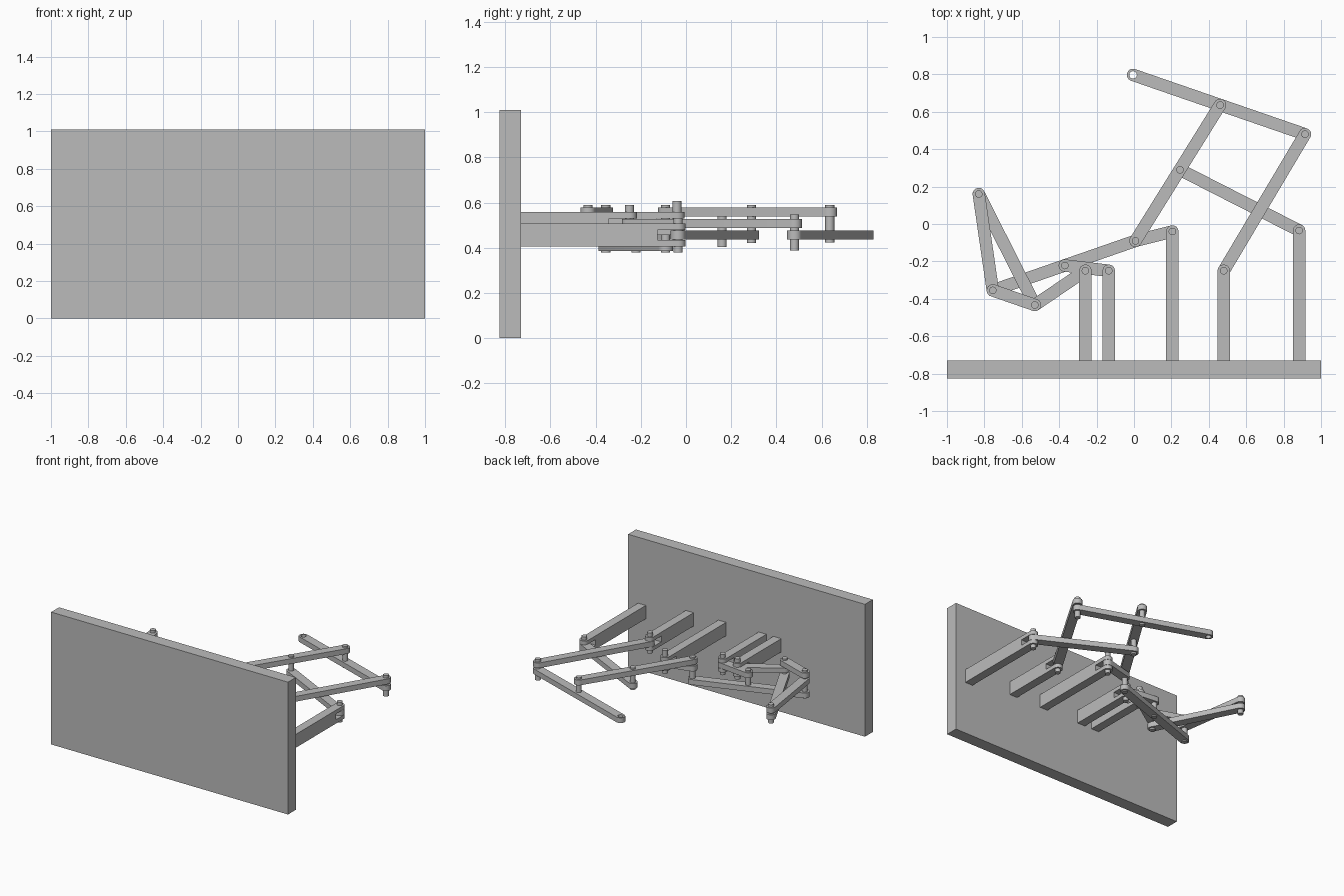
import bpy
import bmesh
import math
from mathutils import Vector

cube = bpy.data.objects.get("Cube")
if cube:
    bpy.data.objects.remove(cube, do_unlink=True)

grey = bpy.data.materials.new("plain_grey")
grey.use_nodes = True
grey.diffuse_color = (0.5, 0.5, 0.5, 1)
grey.node_tree.nodes["Principled BSDF"].inputs["Base Color"].default_value = (0.5, 0.5, 0.5, 1)

HALF_WIDTH = 0.033
PIN_RADIUS = 0.02
LINK_HALF = 0.02
WALL_Y = -0.73

# Height of each layer of the mechanism (link centre)
TOP, UPPER, LOWER, BOTTOM = 0.558, 0.508, 0.456, 0.406

# Joint positions in plan
JOINTS = {
    "tip": (-0.005, 0.797), "upper_mid": (0.46, 0.636), "upper_corner": (0.914, 0.48),
    "brace": (0.246, 0.29), "far_pivot": (0.883, -0.035), "rocker_pivot": (0.48, -0.25),
    "crank_pin": (0.008, -0.09), "crank_pivot": (0.205, -0.04),
    "guide_pivot": (-0.135, -0.25), "swing_pivot": (-0.26, -0.25),
    "guide": (-0.37, -0.222), "elbow": (-0.53, -0.433),
    "ankle": (-0.755, -0.355), "foot": (-0.83, 0.16),
}


def finish(obj, name):
    obj.name = name
    obj.data.materials.clear()
    obj.data.materials.append(grey)
    bpy.ops.object.select_all(action='DESELECT')
    obj.select_set(True)
    bpy.context.view_layer.objects.active = obj
    bpy.ops.object.shade_smooth_by_angle(angle=math.radians(35))
    return obj


def arc(center, radius, start, sweep, steps):
    return [Vector((center[0] + radius * math.cos(start + sweep * i / steps),
                    center[1] + radius * math.sin(start + sweep * i / steps)))
            for i in range(steps + 1)]


def plate(name, outlines, z, half):
    """Flat outline (further outlines are holes) thickened about height z."""
    curve = bpy.data.curves.new(name, 'CURVE')
    curve.dimensions = '2D'
    curve.fill_mode = 'BOTH'
    curve.extrude = half
    for outline in outlines:
        spline = curve.splines.new('POLY')
        spline.points.add(len(outline) - 1)
        for point, co in zip(spline.points, outline):
            point.co = (co[0], co[1], 0, 1)
        spline.use_cyclic_u = True
    obj = bpy.data.objects.new(name, curve)
    bpy.context.collection.objects.link(obj)
    obj.location.z = z
    bpy.ops.object.select_all(action='DESELECT')
    obj.select_set(True)
    bpy.context.view_layer.objects.active = obj
    bpy.ops.object.convert(target='MESH')
    obj = bpy.context.view_layer.objects.active
    bm = bmesh.new()
    bm.from_mesh(obj.data)
    bmesh.ops.remove_doubles(bm, verts=bm.verts, dist=0.0001)
    bmesh.ops.recalc_face_normals(bm, faces=bm.faces)
    bm.to_mesh(obj.data)
    bm.free()
    return finish(obj, name)


def link(name, start, end, z, hole=False):
    a, b = Vector(JOINTS[start]), Vector(JOINTS[end])
    heading = math.atan2(b.y - a.y, b.x - a.x)
    outlines = [arc(a, HALF_WIDTH, heading + math.pi / 2, math.pi, 14)
                + arc(b, HALF_WIDTH, heading - math.pi / 2, math.pi, 14)]
    if hole:
        outlines.append(arc(a, PIN_RADIUS, 0, -math.tau, 24)[:-1])
    return plate(name, outlines, z, LINK_HALF)


def box(name, x0, x1, y0, y1, z0, z1):
    bpy.ops.mesh.primitive_cube_add(size=1, location=((x0 + x1) / 2, (y0 + y1) / 2, (z0 + z1) / 2))
    obj = bpy.context.object
    obj.scale = (x1 - x0, y1 - y0, z1 - z0)
    bpy.ops.object.transform_apply(location=False, rotation=False, scale=True)
    return finish(obj, name)


def pin(joint, low, high):
    x, y = JOINTS[joint]
    bpy.ops.mesh.primitive_cylinder_add(vertices=24, radius=PIN_RADIUS, depth=high - low,
                                        location=(x, y, (low + high) / 2))
    finish(bpy.context.object, joint + "_pin")


def forked_arm(joint, z):
    """Wall bracket whose end splits into two rounded cheeks."""
    x, y = JOINTS[joint]
    slot, outer, gap = y - 0.09, 0.051, 0.022
    box(joint + "_arm", x - HALF_WIDTH, x + HALF_WIDTH, WALL_Y, slot, z - outer, z + outer)
    cheek = [Vector((x - HALF_WIDTH, slot)), Vector((x + HALF_WIDTH, slot))]
    cheek += arc((x, y), HALF_WIDTH, 0, math.pi, 14)
    for side, label in ((1, "upper"), (-1, "lower")):
        plate(f"{joint}_{label}_cheek", [cheek], z + side * (outer + gap) / 2, (outer - gap) / 2)


# Wall panel
box("wall_panel", -1, 1, -0.825, WALL_Y, 0, 1.01)

# Forked wall brackets
forked_arm("far_pivot", LOWER)
for pivot in ("rocker_pivot", "crank_pivot", "guide_pivot", "swing_pivot"):
    forked_arm(pivot, UPPER)

# Linkage on the left half
link("tip_link", "tip", "upper_corner", LOWER, hole=True)
link("main_link", "crank_pin", "upper_mid", TOP)
link("brace_link", "brace", "far_pivot", LOWER)
link("rocker_link", "upper_corner", "rocker_pivot", UPPER)
link("crank_link", "crank_pivot", "crank_pin", UPPER)

# Linkage on the right half
link("coupler_link", "crank_pin", "ankle", BOTTOM)
link("guide_link", "guide", "guide_pivot", UPPER)
link("swing_link", "elbow", "swing_pivot", UPPER)
link("foot_base_link", "elbow", "ankle", TOP)
link("foot_outer_link", "ankle", "foot", UPPER)
link("foot_inner_link", "elbow", "foot", LOWER)

# Joint pins: bottom and top heights
pin("upper_mid", 0.424, 0.59)
pin("upper_corner", 0.387, 0.547)
pin("brace", 0.422, 0.59)
pin("far_pivot", 0.378, 0.532)
pin("crank_pivot", 0.43, 0.607)
pin("crank_pin", 0.378, 0.59)
pin("guide", 0.378, 0.54)
pin("elbow", 0.424, 0.59)
pin("ankle", 0.378, 0.59)
pin("foot", 0.404, 0.547)
for pivot in ("rocker_pivot", "guide_pivot", "swing_pivot"):
    pin(pivot, 0.43, 0.588)
